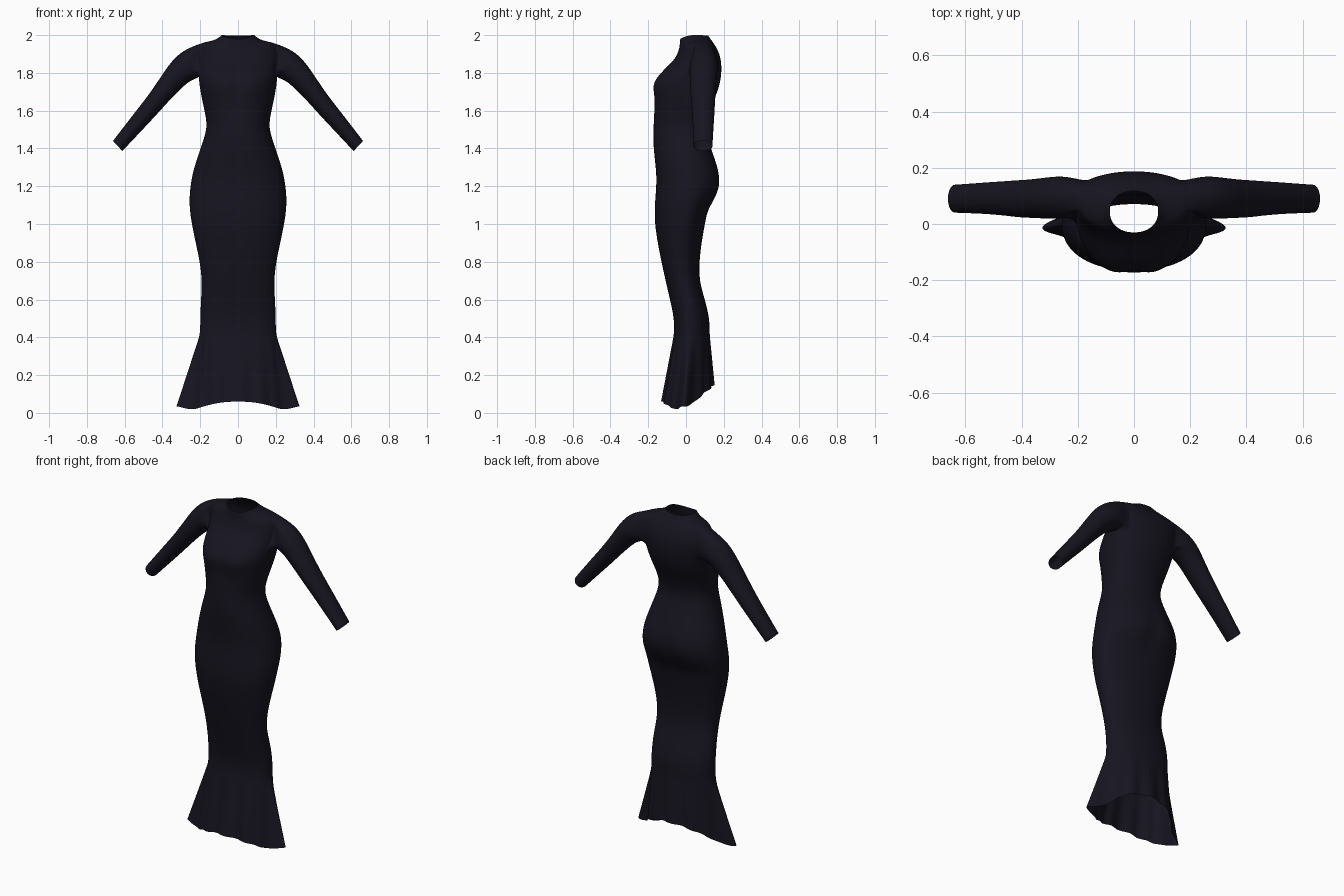
import bpy, bmesh, math
from mathutils import Vector

HALF = 32                     # columns over the right half, front centre to back centre
J0 = HALF // 2                # column at the side seam


def sgnpow(v, p):
    return math.copysign(abs(v) ** p, v)


def gauss(v, s):
    return math.exp(-(v / s) ** 2)


# Body rows from knee to armpit: z, half width, front y, back y, side-seam y
BODY = [
    (0.42, .200, -.063, .125, .02), (0.50, .200, -.062, .125, .02), (0.60, .196, -.085, .100, .01),
    (0.70, .190, -.108, .070, -.02), (0.80, .202, -.130, .070, -.03), (0.90, .224, -.150, .082, -.03),
    (1.00, .245, -.165, .100, -.02), (1.07, .255, -.166, .115, -.01), (1.13, .258, -.163, .155, .0),
    (1.20, .252, -.157, .186, .01), (1.27, .240, -.157, .180, .01), (1.34, .219, -.165, .155, .0),
    (1.42, .191, -.173, .125, -.01), (1.48, .172, -.173, .105, -.01), (1.53, .164, -.171, .100, -.01),
    (1.60, .177, -.168, .120, .0), (1.67, .193, -.172, .155, .02), (1.74, .205, -.193, .180, .04),
]
# Shoulder rows: side z, half width, front y, back y, side-seam y, front z, back z
SHOULDER = [
    (1.790, .208, -.152, .186, .06, 1.790, 1.790), (1.820, .212, -.118, .188, .075, 1.820, 1.820),
    (1.855, .218, -.078, .186, .09, 1.855, 1.855), (1.890, .222, -.055, .180, .095, 1.882, 1.890),
    (1.925, .217, -.042, .168, .095, 1.910, 1.922), (1.955, .203, -.035, .152, .095, 1.935, 1.948),
    (1.966, .160, -.033, .140, .085, 1.950, 1.966), (1.975, .115, -.032, .128, .065, 1.965, 1.982),
    (2.000, .086, -.030, .117, .045, 1.980, 1.998),
]
HEM_STEPS = [1, .85, .7, .55, .4, .25, .12]


def body_point(row, t):
    zs, w, yf, yb, yc = row[:5]
    zf, zb = row[5:] if len(row) > 5 else (zs, zs)
    c, s = max(0.0, math.cos(t)), math.sin(t)
    x = w * sgnpow(c, .92) if c > 1e-6 else 0.0
    y = yc + sgnpow(s, .92) * (yb - yc if s > 0 else yc - yf)
    # soft dips at the centre of the chest and of the seat
    mid = gauss(x, .05)
    y += mid * (.022 * gauss(zs - 1.74, .07) if s < 0 else -.012 * gauss(zs - 1.19, .09))
    z = zs + ((zb if s > 0 else zf) - zs) * s * s
    return Vector((x, y, z))


def flare_point(f, t):
    # flared skirt: pointed folds at the sides, ripples, hem rising to the back
    s = math.sin(t)
    row = (.42, .200 + .035 * f, -.063 - .062 * f, .125 + .02 * f, .02 - .035 * f)
    p = body_point(row, t)
    p.x += .097 * f * gauss(t, .22)
    p.y += math.copysign(.009, s) * f * abs(s) * math.cos(12 * t)
    hem = .015 + (.13 * s if s > 0 else .045 * s * s) + .022 * gauss(t + .05, .12)
    p.z = .42 - f * (.42 - hem)
    return p


# Build the right half as a grid of rows
bm = bmesh.new()
angles = [math.pi * (j - J0) / HALF for j in range(HALF + 1)]
grid = [[bm.verts.new(flare_point(f, t)) for t in angles] for f in HEM_STEPS]
grid += [[bm.verts.new(body_point(r, t)) for t in angles] for r in BODY + SHOULDER]

# Skin the grid, leaving the armhole open
lo = len(HEM_STEPS) + len(BODY)
hi = lo + 5
ja, jb = J0 - 3, J0 + 7
for i in range(len(grid) - 1):
    for j in range(HALF):
        if lo <= i < hi and ja <= j < jb:
            continue
        bm.faces.new((grid[i][j], grid[i][j + 1], grid[i + 1][j + 1], grid[i + 1][j]))

# Armhole loop: top middle, back, bottom, front
jm = (ja + jb) // 2
loop = [grid[hi][j] for j in range(jm, jb)]
loop += [grid[i][jb] for i in range(hi, lo, -1)]
loop += [grid[lo][j] for j in range(jb, ja, -1)]
loop += [grid[i][ja] for i in range(lo, hi)]
loop += [grid[hi][j] for j in range(ja, jm)]

# Sleeve rings: centre x, y, z, cross direction x, z, radius across, radius in y
SLEEVE = [
    (.248, .095, 1.848, .50, .87, .084, .077), (.300, .093, 1.813, .68, .73, .072, .074),
    (.340, .091, 1.768, .74, .67, .064, .071), (.377, .090, 1.723, .76, .65, .058, .068),
    (.414, .090, 1.677, .76, .65, .053, .066), (.451, .091, 1.631, .76, .65, .050, .062),
    (.515, .092, 1.556, .74, .67, .046, .057), (.580, .091, 1.480, .72, .69, .041, .053),
    (.637, .090, 1.413, .68, .73, .037, .050),
]
n = len(loop)
prev = loop
for cx, cy, cz, nx, nz, r, ry in SLEEVE:
    ring = []
    for m in range(n):
        a = 2 * math.pi * m / n
        ring.append(bm.verts.new((cx + r * nx * math.cos(a), cy + ry * math.sin(a),
                                  cz + r * nz * math.cos(a))))
    for m in range(n):
        k = (m + 1) % n
        bm.faces.new((prev[m], ring[m], ring[k], prev[k]))
    prev = ring

bmesh.ops.delete(bm, geom=[v for v in bm.verts if not v.link_faces], context='VERTS')
for f in bm.faces:
    f.smooth = True

mesh = bpy.data.meshes.new("long_sleeved_gown")
bm.to_mesh(mesh)
bm.free()
gown = bpy.data.objects.new("long_sleeved_gown", mesh)
bpy.context.collection.objects.link(gown)

# Mirror the half and smooth the cloth
mir = gown.modifiers.new("mirror", 'MIRROR')
mir.use_clip = True
mir.merge_threshold = .0005
sub = gown.modifiers.new("smooth", 'SUBSURF')
sub.levels = sub.render_levels = 2

# Dark cloth
cloth = bpy.data.materials.new("dark_cloth")
cloth.diffuse_color = (.008, .007, .014, 1)
mesh.materials.append(cloth)
